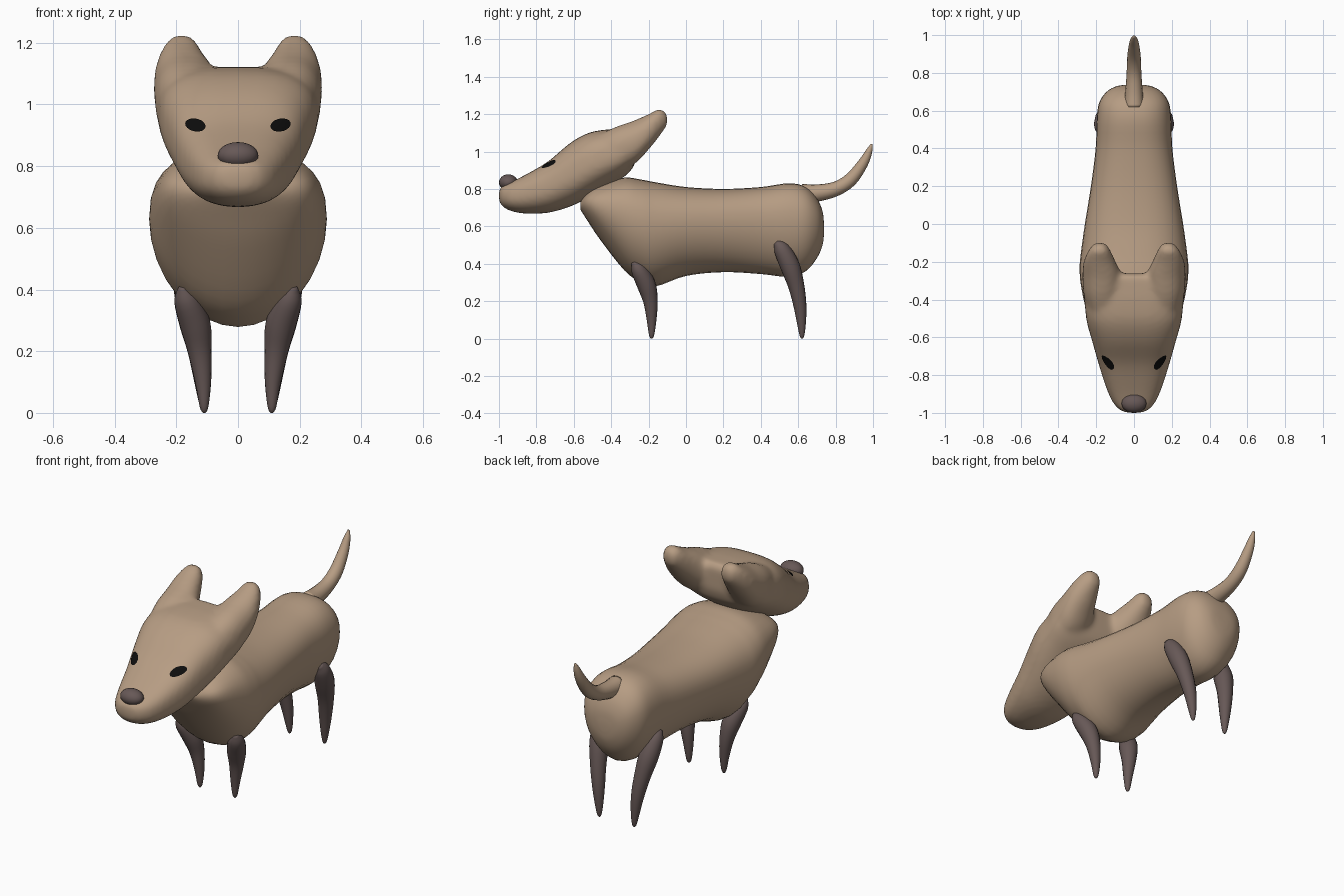
import bpy, math
from mathutils import Vector
from mathutils.bvhtree import BVHTree

if "Cube" in bpy.data.objects:
    bpy.data.objects.remove(bpy.data.objects["Cube"])


def material(name, rgb):
    m = bpy.data.materials.new(name)
    m.diffuse_color = (*rgb, 1)
    m.use_nodes = True
    m.node_tree.nodes["Principled BSDF"].inputs["Base Color"].default_value = m.diffuse_color
    return m


TAN = material("tan_fur", (0.47, 0.335, 0.228))
BROWN = material("dark_brown", (0.135, 0.098, 0.094))
BLACK = material("black", (0.004, 0.004, 0.004))


def make(name, verts, faces, mat):
    me = bpy.data.meshes.new(name)
    me.from_pydata([tuple(v) for v in verts], [], faces)
    ob = bpy.data.objects.new(name, me)
    bpy.context.collection.objects.link(ob)
    me.materials.append(mat)
    me.shade_smooth()
    return ob


def smooth_rows(rows, steps):
    """Catmull-Rom interpolation through rows of numbers."""
    out = []
    for i in range(len(rows) - 1):
        p0, p1 = rows[max(i - 1, 0)], rows[i]
        p2, p3 = rows[i + 1], rows[min(i + 2, len(rows) - 1)]
        for s in range(steps):
            t = s / steps
            out.append([b + 0.5 * t * (c - a + t * (2*a - 5*b + 4*c - d + t * (3*(b - c) + d - a)))
                        for a, b, c, d in zip(p0, p1, p2, p3)])
    return out + [list(rows[-1])]


def loft(name, rings, mat):
    """Skin a list of equal rings and close both ends."""
    n, verts, faces = len(rings[0]), [], []
    for r in rings:
        verts += r
    for k in range(len(rings) - 1):
        for i in range(n):
            j = (i + 1) % n
            faces.append((k*n + i, k*n + j, (k + 1)*n + j, (k + 1)*n + i))
    faces.append(tuple(reversed(range(n))))
    faces.append(tuple(range((len(rings) - 1)*n, len(rings)*n)))
    return make(name, verts, faces, mat)


def sections(name, rows, top_exp, low_exp, wide, mat, n=32):
    """Loft along y; row = y, z bottom, z top, half width, x centre."""
    rings = []
    for y, zb, zt, w, cx in smooth_rows(rows, 4):
        zc, ring = zb + (zt - zb) * wide, []
        for i in range(n):
            a = 2 * math.pi * i / n
            c, s = math.cos(a), math.sin(a)
            e = 2 / (top_exp if s > 0 else low_exp)
            x = math.copysign(abs(c) ** e, c) * w
            z = math.copysign(abs(s) ** e, s) * ((zt - zc) if s > 0 else (zc - zb))
            ring.append(Vector((cx + x, y, zc + z)))
        rings.append(ring)
    return loft(name, rings, mat)


def tube(name, rows, mat, n=16):
    """Tapered tube; row = x, y, z, radius."""
    pts = smooth_rows(rows, 4)
    rings = []
    for k, p in enumerate(pts):
        a, b = pts[max(k - 1, 0)], pts[min(k + 1, len(pts) - 1)]
        d = (Vector(b[:3]) - Vector(a[:3])).normalized()
        u = Vector((1, 0, 0))
        u = (u - d * u.dot(d)).normalized()
        v = d.cross(u)
        rings.append([Vector(p[:3]) + (u * math.cos(t) + v * math.sin(t)) * p[3]
                      for t in (2 * math.pi * i / n for i in range(n))])
    return loft(name, rings, mat)


# Body: deep chest, slim waist, rounded rump
sections("body", [
    (-0.565, 0.69, 0.73, 0.10, 0), (-0.53, 0.635, 0.78, 0.20, 0),
    (-0.46, 0.53, 0.825, 0.25, 0), (-0.33, 0.365, 0.86, 0.28, 0),
    (-0.24, 0.30, 0.85, 0.288, 0), (-0.16, 0.28, 0.835, 0.282, 0),
    (0.0, 0.335, 0.81, 0.26, 0), (0.2, 0.355, 0.80, 0.228, 0),
    (0.4, 0.345, 0.81, 0.203, 0), (0.55, 0.33, 0.83, 0.197, 0),
    (0.64, 0.36, 0.81, 0.185, 0), (0.70, 0.43, 0.75, 0.145, 0),
    (0.73, 0.50, 0.68, 0.09, 0), (0.738, 0.56, 0.61, 0.03, 0)],
    2.4, 1.9, 0.60, TAN)

# Head: long wedge fused with two ears, then blended
head = sections("head", [
    (-1.0, 0.74, 0.79, 0.03, 0), (-0.985, 0.71, 0.815, 0.075, 0),
    (-0.94, 0.683, 0.835, 0.115, 0), (-0.86, 0.668, 0.875, 0.15, 0),
    (-0.74, 0.672, 0.945, 0.188, 0), (-0.62, 0.705, 1.045, 0.222, 0),
    (-0.52, 0.755, 1.10, 0.25, 0), (-0.42, 0.81, 1.118, 0.262, 0),
    (-0.33, 0.865, 1.122, 0.268, 0), (-0.28, 0.92, 1.12, 0.255, 0),
    (-0.262, 0.98, 1.09, 0.22, 0)], 2.9, 2.2, 0.5, TAN)
ears = [sections("ear", [
    (-0.48, 0.93, 1.08, 0.07, 0.16 * s), (-0.38, 0.90, 1.13, 0.10, 0.165 * s),
    (-0.28, 0.93, 1.165, 0.105, 0.168 * s), (-0.20, 1.01, 1.20, 0.085, 0.182 * s),
    (-0.14, 1.085, 1.228, 0.058, 0.183 * s), (-0.10, 1.14, 1.20, 0.03, 0.18 * s)],
    2.2, 2.2, 0.5, TAN) for s in (-1, 1)]
bpy.ops.object.select_all(action='DESELECT')
for ob in ears + [head]:
    ob.select_set(True)
bpy.context.view_layer.objects.active = head
bpy.ops.object.join()
rm = head.modifiers.new("fuse", 'REMESH')
rm.mode, rm.voxel_size, rm.use_smooth_shade = 'VOXEL', 0.014, True
sm = head.modifiers.new("blend", 'SMOOTH')
sm.factor, sm.iterations = 0.5, 8

# Tail
tube("tail", [(0, 0.62, 0.775, 0.052), (0, 0.70, 0.778, 0.046), (0, 0.80, 0.80, 0.039),
              (0, 0.88, 0.85, 0.036), (0, 0.945, 0.935, 0.028),
              (0, 0.978, 1.00, 0.018), (0, 0.993, 1.04, 0.005)], TAN)

# Legs: curved tapering pegs
for s, side in ((-1, "left"), (1, "right")):
    tube("front_leg_" + side, [
        (0.18 * s, -0.28, 0.41, 0.012), (0.168 * s, -0.255, 0.37, 0.04),
        (0.14 * s, -0.213, 0.29, 0.05), (0.124 * s, -0.19, 0.20, 0.039),
        (0.113 * s, -0.184, 0.10, 0.026), (0.11 * s, -0.184, 0.02, 0.014),
        (0.11 * s, -0.184, 0.0, 0.004)], BROWN)
    tube("back_leg_" + side, [
        (0.175 * s, 0.48, 0.515, 0.015), (0.168 * s, 0.51, 0.48, 0.042),
        (0.155 * s, 0.555, 0.39, 0.052), (0.138 * s, 0.59, 0.28, 0.043),
        (0.122 * s, 0.61, 0.17, 0.034), (0.113 * s, 0.618, 0.07, 0.022),
        (0.11 * s, 0.62, 0.015, 0.012), (0.11 * s, 0.62, 0.0, 0.004)], BROWN)

# Nose
bpy.ops.mesh.primitive_uv_sphere_add(segments=20, ring_count=12, location=(0, -0.95, 0.835))
nose = bpy.context.object
nose.name, nose.scale = "nose", (0.066, 0.05, 0.043)
nose.data.materials.append(BROWN)
nose.data.shade_smooth()

# Eyes: thin oval plates laid onto the head surface
bpy.context.view_layer.update()
tree = BVHTree.FromObject(head, bpy.context.evaluated_depsgraph_get())
for s, side in ((-1, "left"), (1, "right")):
    verts, n = [], 20
    for r in (0, 0.5, 1):
        for i in range(n if r else 1):
            a = 2 * math.pi * i / n
            u, v = 0.032 * r * math.cos(a), 0.021 * r * math.sin(a)
            hit, nor, _, _ = tree.ray_cast(
                Vector((s * (0.136 + u), -2, 0.93 + v + 0.15 * u)), Vector((0, 1, 0)))
            verts.append(hit + nor * 0.005)
    faces = []
    for i in range(n):
        j = (i + 1) % n
        faces += [(0, 1 + i, 1 + j), (1 + i, 1 + n + i, 1 + n + j, 1 + j)]
    if s < 0:
        faces = [f[::-1] for f in faces]
    make("eye_" + side, verts, faces, BLACK)
